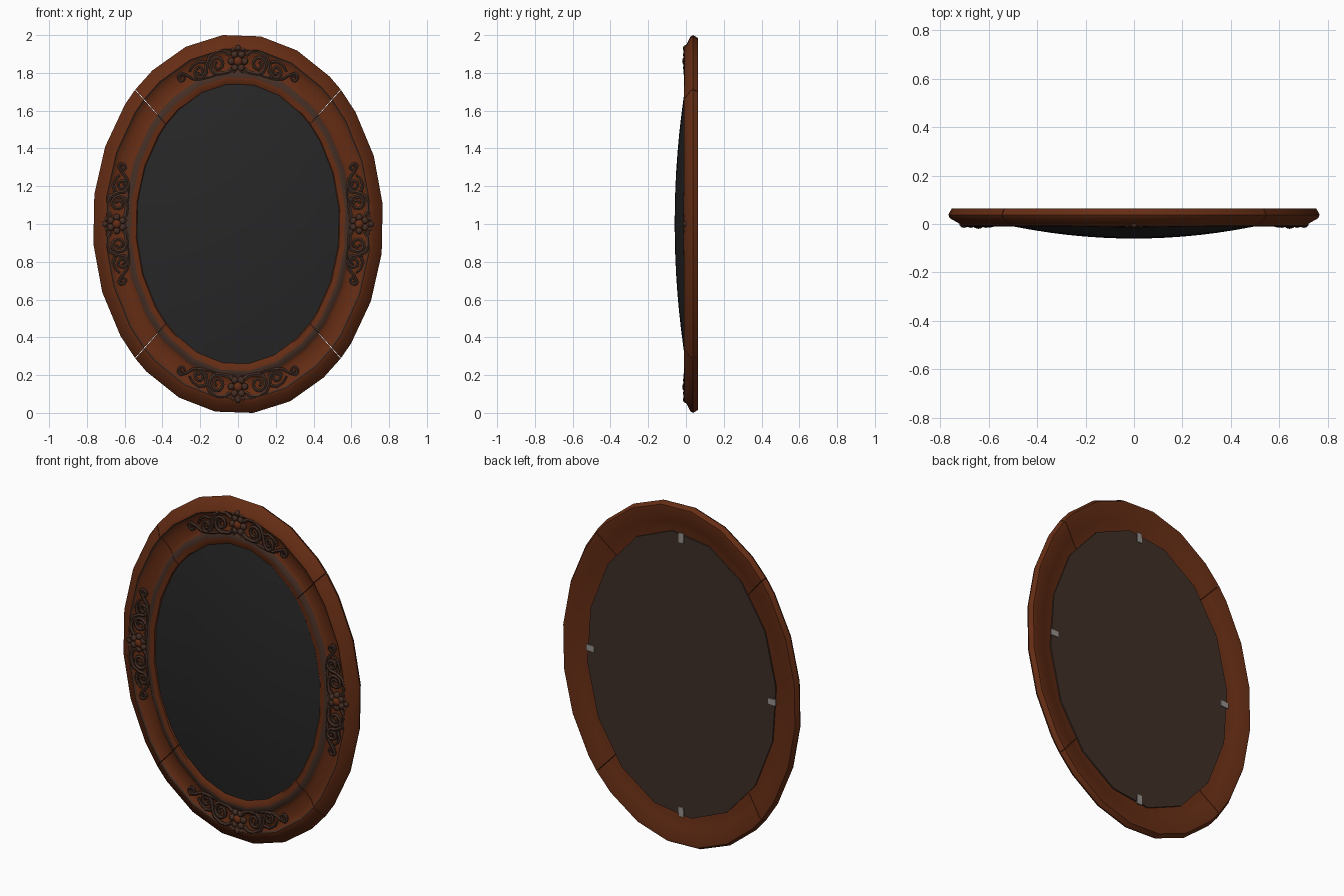
import bpy, bmesh
from math import sin, cos, pi, radians

cube = bpy.data.objects.get("Cube")
if cube:
    bpy.data.objects.remove(cube, do_unlink=True)

RX, RZ = 0.77, 1.0055


def material(name, rgb):
    m = bpy.data.materials.new(name)
    m.use_nodes = True
    m.diffuse_color = (*rgb, 1)
    m.node_tree.nodes["Principled BSDF"].inputs["Base Color"].default_value = (*rgb, 1)
    return m


wood = material("red brown wood", (0.13, 0.026, 0.007))
worn = material("worn grey brown wood", (0.06, 0.028, 0.018))
glass_mat = material("dark glass", (0.02, 0.02, 0.021))
backing_mat = material("dark backing", (0.05, 0.028, 0.02))
metal = material("grey metal", (0.3, 0.28, 0.26))


def oval(deg, inset, y):
    """Point on the oval, clockwise from the top, moved in by inset."""
    a = radians(deg)
    return ((RX - inset) * sin(a), y, 1 + (RZ - inset * 1.12) * cos(a))


def finish(bm, name, mats, angle=40):
    bmesh.ops.recalc_face_normals(bm, faces=bm.faces)
    mesh = bpy.data.meshes.new(name)
    bm.to_mesh(mesh)
    bm.free()
    ob = bpy.data.objects.new(name, mesh)
    bpy.context.collection.objects.link(ob)
    for m in mats:
        mesh.materials.append(m)
    smooth(ob, angle)
    return ob


def smooth(ob, angle):
    bpy.ops.object.select_all(action='DESELECT')
    ob.select_set(True)
    bpy.context.view_layer.objects.active = ob
    bpy.ops.object.shade_smooth_by_angle(angle=radians(angle))


# Frame cross-section (inset, y), and the strips that are worn
profile = [(0, 0.038), (0.006, 0.024), (0.045, 0.002), (0.056, -0.008), (0.066, -0.01),
           (0.074, -0.003), (0.105, 0.008), (0.15, 0.008), (0.168, 0.001), (0.178, -0.008),
           (0.2, -0.011), (0.208, -0.009), (0.228, -0.007), (0.238, 0.004),
           (0.238, 0.03), (0.15, 0.034), (0.1, 0.046), (0.035, 0.064), (0.014, 0.064)]
WORN_STRIPS = {4, 8, 9}
STEPS = [0.1, 9, 24, 39, 54, 69, 84, 89.9]

for name, start in (("top", -45), ("left", 45), ("bottom", 135), ("right", 225)):
    bm = bmesh.new()
    rings = [[bm.verts.new(oval(start + d, *p)) for p in profile] for d in STEPS]
    n = len(profile)
    for a, b in zip(rings, rings[1:]):
        for i in range(n):
            j = (i + 1) % n
            f = bm.faces.new((a[i], a[j], b[j], b[i]))
            f.material_index = int(i in WORN_STRIPS)
    bm.faces.new(rings[0])
    bm.faces.new(rings[-1])
    finish(bm, name + "_frame_section", [wood, worn])

# Domed glass
bm = bmesh.new()
tip = bm.verts.new((0, -0.06, 1))
previous = None
SEGS = 48
for k in range(1, 9):
    r = k / 8
    ring = [bm.verts.new((0.545 * r * sin(2 * pi * i / SEGS), -0.06 * (1 - r * r),
                          1.003 + 0.748 * r * cos(2 * pi * i / SEGS))) for i in range(SEGS)]
    for i in range(SEGS):
        j = (i + 1) % SEGS
        if previous:
            bm.faces.new((previous[i], previous[j], ring[j], ring[i]))
        else:
            bm.faces.new((tip, ring[j], ring[i]))
    previous = ring
finish(bm, "domed_glass", [glass_mat])

# Flat backing panel
bm = bmesh.new()
loops = [[bm.verts.new(oval(i * 22.5 + 6, 0.155, y)) for i in range(16)] for y in (0.03, 0.042)]
for i in range(16):
    j = (i + 1) % 16
    bm.faces.new((loops[0][i], loops[0][j], loops[1][j], loops[1][i]))
for loop in loops:
    bm.faces.new(loop)
finish(bm, "backing_panel", [backing_mat])

# Small clips holding the panel
for name, deg in (("top", 0), ("left", 90), ("bottom", 180), ("right", 270)):
    bm = bmesh.new()
    bmesh.ops.create_cube(bm, size=1)
    for v in bm.verts:
        v.co = oval(deg + v.co.x * (2.4 if deg % 180 else 3), 0.18 + v.co.z * 0.05, 0.044 + v.co.y * 0.006)
    finish(bm, name + "_clip", [metal])


# Carved ornaments, drawn along the band: s follows the oval, h points outward
def spiral(cs, ch, radius, start, turns, n=16):
    pts = []
    for i in range(n + 1):
        t = i / n
        a = start + turns * 2 * pi * t
        r = radius * (1 - 0.78 * t)
        pts.append((cs + r * cos(a), ch + r * sin(a)))
    return pts


SCROLLS = [  # points, thickness
    ([(0.035, -0.035), (0.06, -0.05)] + spiral(0.11, -0.005, 0.045, -pi / 2, 1.5), 0.014),
    ([(0.04, 0.03), (0.065, 0.05), (0.1, 0.055), (0.14, 0.042), (0.165, 0.01),
      (0.18, -0.025)] + spiral(0.21, -0.012, 0.032, -pi / 2, 1.3), 0.013),
    ([(0.12, -0.05), (0.16, -0.052), (0.2, -0.046), (0.25, -0.03), (0.28, 0.005)]
     + spiral(0.305, 0.008, 0.022, pi / 2, -1.3), 0.011),
    ([(0.17, 0.02), (0.2, 0.036), (0.235, 0.03), (0.26, 0.012)], 0.011),
    ([(0.02, -0.05), (0.05, -0.062), (0.085, -0.06)], 0.009),
]


def place(deg, s, h, y):
    reach = 0.87 if deg % 180 else 0.645
    return oval(deg + s / reach * 180 / pi, 0.128 - h, y)


def ornament(name, deg):
    data = bpy.data.curves.new(name, 'CURVE')
    data.dimensions = '3D'
    data.bevel_depth = 1
    data.bevel_resolution = 1
    data.use_fill_caps = True
    for side in (-1, 1):
        for pts, thick in SCROLLS:
            sp = data.splines.new('POLY')
            sp.points.add(len(pts) - 1)
            for i, (p, (s, h)) in enumerate(zip(sp.points, pts)):
                p.co = (*place(deg, side * s, h, 0), 1)
                p.radius = thick * (1 - 0.45 * i / len(pts))
    ob = bpy.data.objects.new(name, data)
    bpy.context.collection.objects.link(ob)
    data.materials.append(worn)
    bpy.ops.object.select_all(action='DESELECT')
    ob.select_set(True)
    bpy.context.view_layer.objects.active = ob
    bpy.ops.object.convert(target='MESH')
    smooth(bpy.context.object, 50)

    # Rosette: a button ringed by petals, with a leaf above
    bm = bmesh.new()
    knobs = [(0, 0, 0.026, 0)] + [(0.036 * cos(k * pi / 3), 0.036 * sin(k * pi / 3), 0.019, 1)
                                  for k in range(6)]
    knobs += [(0, 0.062, 0.016, 1), (-0.026, 0.056, 0.012, 1), (0.026, 0.056, 0.012, 1)]
    for s, h, r, mat in knobs:
        x, y, z = place(deg, s, h, 0.0)
        made = bmesh.ops.create_uvsphere(bm, u_segments=10, v_segments=6, radius=r)
        depth = (0.016 if mat else 0.02) / r
        for v in made["verts"]:
            v.co = (x + v.co.x, y + v.co.y * depth, z + v.co.z)
            for f in v.link_faces:
                f.material_index = mat
    finish(bm, name + "_rosette", [wood, worn], 60)


for name, deg in (("top", 0), ("left", 90), ("bottom", 180), ("right", 270)):
    ornament(name + "_scrollwork", deg)
